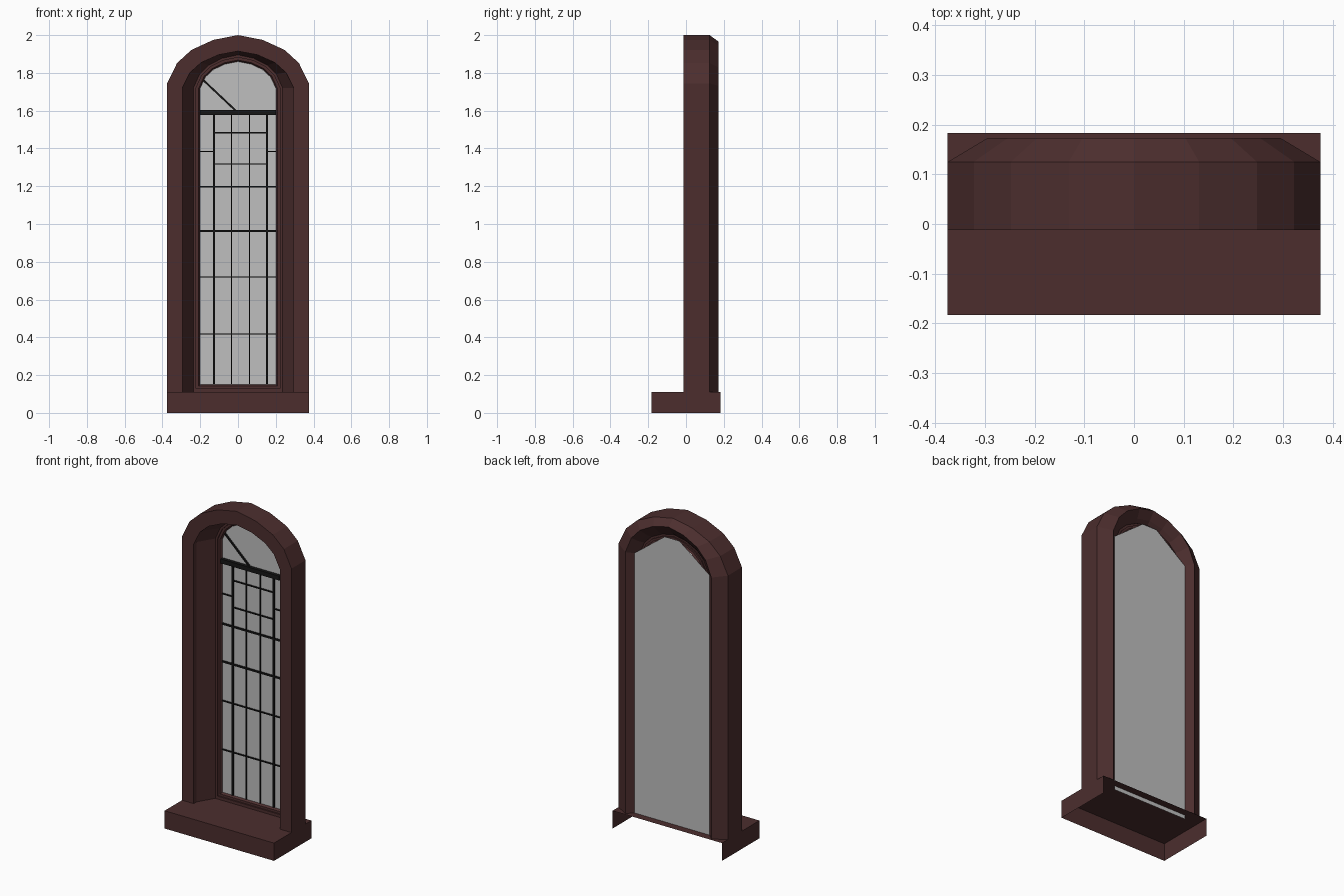
import bpy, bmesh
from mathutils import Vector, Matrix

cube = bpy.data.objects.get("Cube")
if cube:
    bpy.data.objects.remove(cube, do_unlink=True)


def material(name, color):
    m = bpy.data.materials.new(name)
    m.use_nodes = True
    m.diffuse_color = color
    m.node_tree.nodes["Principled BSDF"].inputs["Base Color"].default_value = color
    return m


BROWN = material("dark brown", (0.072, 0.027, 0.027, 1))
BLACK = material("black iron", (0.008, 0.008, 0.008, 1))
GLASS = material("grey glass", (0.52, 0.52, 0.52, 1))

SILL_TOP = 0.11
# Half arch as fractions of half width and rise, springing to crown
ARCH = [(1, 0), (0.86, 0.42), (0.66, 0.69), (0.35, 0.90), (0, 1)]


def finish(name, bm, mat, fix_normals=True):
    if fix_normals:
        bmesh.ops.recalc_face_normals(bm, faces=bm.faces)
    me = bpy.data.meshes.new(name)
    bm.to_mesh(me)
    bm.free()
    me.materials.append(mat)
    ob = bpy.data.objects.new(name, me)
    bpy.context.collection.objects.link(ob)
    return ob


def arch_loop(bm, half, spring, top, y, bottom):
    """Round-headed outline, from right foot over the crown to left foot."""
    right = [(half * u, spring + (top - spring) * v) for u, v in ARCH]
    pts = [(half, bottom)] + right + [(-x, z) for x, z in right[-2::-1]] + [(-half, bottom)]
    return [bm.verts.new((x, y, z)) for x, z in pts]


def arch_sweep(name, section, closed_section, closed_path):
    """Bridge arch outlines; each section row is half, spring, top, y, bottom."""
    bm = bmesh.new()
    loops = [arch_loop(bm, *row) for row in section]
    pairs = list(zip(loops, loops[1:]))
    if closed_section:
        pairs.append((loops[-1], loops[0]))
    for a, b in pairs:
        n = len(a)
        for i in range(n if closed_path else n - 1):
            j = (i + 1) % n
            bm.faces.new((a[i], a[j], b[j], b[i]))
    return finish(name, bm, BROWN)


# Outer surround with splayed reveal and chamfered back
arch_sweep("arched_surround", [
    (0.375, 1.745, 2.00, -0.012, SILL_TOP),
    (0.375, 1.745, 2.00, 0.125, SILL_TOP),
    (0.295, 1.73, 1.965, 0.173, SILL_TOP),
    (0.26, 1.72, 1.915, 0.138, SILL_TOP),
    (0.235, 1.72, 1.895, 0.117, SILL_TOP),
    (0.295, 1.72, 1.915, 0.017, SILL_TOP),
    (0.295, 1.72, 1.915, -0.012, SILL_TOP),
], True, False)

# Stepped inner frame, running along the sill as well
arch_sweep("stepped_frame", [
    (0.238, 1.72, 1.897, 0.115, SILL_TOP),
    (0.222, 1.72, 1.882, 0.115, 0.128),
    (0.222, 1.72, 1.882, 0.123, 0.128),
    (0.208, 1.72, 1.868, 0.123, 0.142),
    (0.200, 1.72, 1.860, 0.135, 0.150),
], False, True)

# Sill: hollow box, open below and behind
bm = bmesh.new()
bmesh.ops.create_cube(bm, size=1)
bmesh.ops.transform(bm, verts=bm.verts, matrix=Matrix.Translation((0, 0, SILL_TOP / 2))
                    @ Matrix.Diagonal((0.75, 0.366, SILL_TOP, 1)))
hidden = [f for f in bm.faces if f.normal.z < -0.5 or f.normal.y > 0.5]
bmesh.ops.delete(bm, geom=hidden, context='FACES')
finish("sill", bm, BROWN, False)

# Glass: one sheet with a coarse head
bm = bmesh.new()
sheet = [(-0.258, 0.085), (0.258, 0.085), (0.258, 1.72),
         (0.05, 1.877), (-0.05, 1.877), (-0.258, 1.72)]
bm.faces.new([bm.verts.new((x, 0.136, z)) for x, z in sheet])
finish("glass_pane", bm, GLASS, False)


def bar(name, start, end, width, front=0.127):
    """Flat iron bar between two x, z points, backed onto the glass."""
    a, b = Vector((start[0], 0, start[1])), Vector((end[0], 0, end[1]))
    d = b - a
    back = 0.1355
    side = d.cross(Vector((0, 1, 0))).normalized()
    rot = Matrix((d.normalized(), Vector((0, 1, 0)), side)).transposed().to_4x4()
    mid = (a + b) / 2 + Vector((0, (front + back) / 2, 0))
    bm = bmesh.new()
    bmesh.ops.create_cube(bm, size=1)
    bmesh.ops.transform(bm, verts=bm.verts, matrix=Matrix.Translation(mid) @ rot
                        @ Matrix.Diagonal((d.length, back - front, width, 1)))
    finish(name, bm, BLACK)


EDGE, LEFT, RIGHT = 0.2, 0.153, -0.127
THICK, THIN = 0.010, 0.006

# Transom and the slanted bar in the head
bar("transom", (-EDGE, 1.59), (EDGE, 1.59), 0.027, 0.115)
bar("slanted_bar", (-0.182, 1.76), (-0.012, 1.60), THICK)

# Upright bars
for x, w in ((RIGHT, THICK), (-0.035, THIN), (0.06, THIN), (LEFT, THICK)):
    bar("upright_bar", (x, 0.152), (x, 1.58), w)

# Cross bars: full width, centre lights, then side lights
for z, w in ((1.197, THICK), (0.963, THICK), (0.72, THIN), (0.418, THIN)):
    bar("cross_bar", (-EDGE, z), (EDGE, z), w)
for z in (1.483, 1.317):
    bar("centre_cross_bar", (RIGHT, z), (LEFT, z), THIN)
for x0, x1 in ((-EDGE, RIGHT), (LEFT, EDGE)):
    bar("side_cross_bar", (x0, 1.383), (x1, 1.383), THIN)
